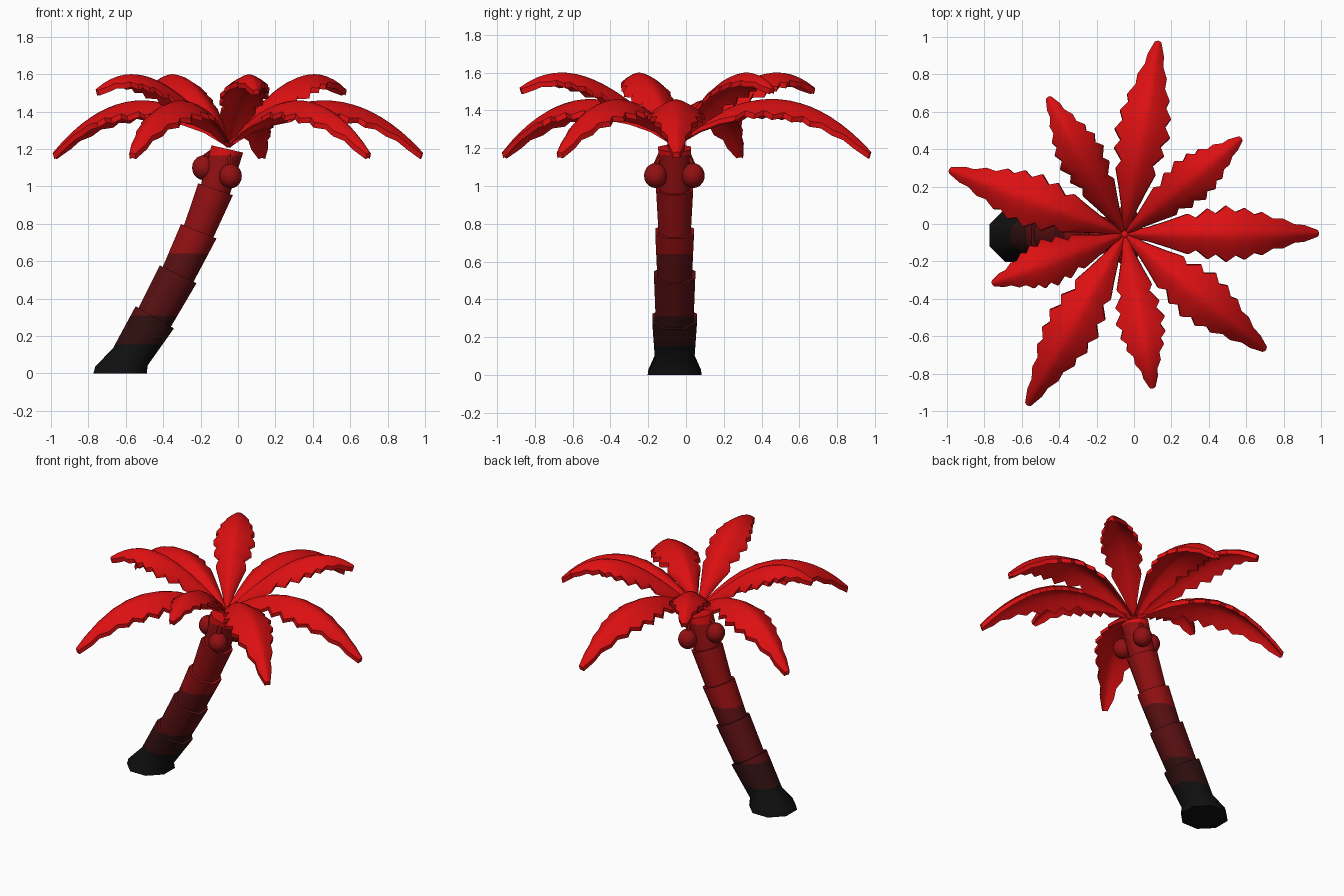
import bpy, bmesh, math
from mathutils import Vector, Matrix

if "Cube" in bpy.data.objects:
    bpy.data.objects.remove(bpy.data.objects["Cube"])


def material(name, color):
    m = bpy.data.materials.new(name)
    m.diffuse_color = (*color, 1)
    m.use_nodes = True
    m.node_tree.nodes["Principled BSDF"].inputs["Base Color"].default_value = m.diffuse_color
    return m


BLACK = material("black", (0.005, 0.005, 0.005))
UMBER = material("darkest red", (0.03, 0.005, 0.005))
MAROON = material("dark red", (0.10, 0.005, 0.006))
CRIMSON = material("mid red", (0.29, 0.005, 0.006))
RED = material("bright red", (0.72, 0.005, 0.006))


def add_object(name, bm, mats, angle=35):
    bmesh.ops.recalc_face_normals(bm, faces=bm.faces)
    mesh = bpy.data.meshes.new(name)
    bm.to_mesh(mesh)
    bm.free()
    for m in mats:
        mesh.materials.append(m)
    ob = bpy.data.objects.new(name, mesh)
    bpy.context.collection.objects.link(ob)
    bpy.ops.object.select_all(action='DESELECT')
    ob.select_set(True)
    bpy.context.view_layer.objects.active = ob
    bpy.ops.object.shade_smooth_by_angle(angle=math.radians(angle))
    return ob


def skin(bm, rows, closed):
    # Bridge consecutive rows of vertices with quads
    for a, b in zip(rows, rows[1:]):
        n = len(a)
        for i in range(n if closed else n - 1):
            j = (i + 1) % n
            bm.faces.new((a[i], a[j], b[j], b[i]))


MID_Y = -0.06

# Leaning trunk: stacked flared segments, (x, z, radius, tilt in degrees)
rings = [(-0.63, 0, 0.155, 0), (-0.625, 0.025, 0.15, 5), (-0.575, 0.09, 0.112, 26),
         (-0.445, 0.30, 0.128, 30), (-0.445, 0.30, 0.108, 30),
         (-0.32, 0.53, 0.118, 26), (-0.32, 0.53, 0.099, 26),
         (-0.21, 0.76, 0.111, 22), (-0.21, 0.76, 0.092, 22),
         (-0.12, 0.985, 0.106, 19), (-0.12, 0.985, 0.088, 19),
         (-0.057, 1.20, 0.094, 13)]
bm = bmesh.new()
rows = []
for x, z, r, tilt in rings:
    turn = Matrix.Rotation(math.radians(tilt), 3, 'Y')
    row = []
    for i in range(8):
        a = math.radians(22.5 + 45 * i)
        p = turn @ Vector((r * math.cos(a), r * math.sin(a), 0))
        row.append(bm.verts.new(p + Vector((x, MID_Y, z))))
    rows.append(row)
skin(bm, rows, True)
bm.faces.new(rows[0])
bm.faces.new(rows[-1])

# Horizontal colour bands on the trunk
bands = [0.155, 0.31, 0.64, 1.165]
for h in bands:
    bmesh.ops.bisect_plane(bm, geom=bm.verts[:] + bm.edges[:] + bm.faces[:],
                           plane_co=(0, 0, h), plane_no=(0, 0, 1))
for f in bm.faces:
    f.material_index = sum(f.calc_center_median().z > h for h in bands)
add_object("trunk", bm, [BLACK, UMBER, MAROON, CRIMSON, RED], 50)

# Fronds: toothed half widths along the length, (fraction, half width)
outline = [(0, .012), (.12, .04), (.22, .075), (.31, .108), (.36, .085), (.42, .135),
           (.47, .108), (.53, .15), (.585, .115), (.64, .138), (.69, .102), (.735, .115),
           (.785, .08), (.84, .08), (.89, .05), (.94, .045), (1, .018)]
LONG = [(0, 1.24), (.2, 1.38), (.5, 1.46), (1, 1.18)]
SHORT = [(0, 1.24), (.25, 1.42), (.72, 1.6), (1, 1.52)]
ROOT = Vector((-0.05, -0.055))


def arch(points, t):
    # Cubic through four height points
    total = 0
    for i, (ti, zi) in enumerate(points):
        for j, (tj, _) in enumerate(points):
            if i != j:
                zi *= (t - tj) / (ti - tj)
        total += zi
    return total


def frond(name, tip, points, width):
    span = Vector(tip) - ROOT
    length = span.length
    d = span.normalized()
    side = Vector((-d.y, d.x, 0))
    bm = bmesh.new()
    rows = []
    for t, hw in outline:
        hw *= width
        slope = (arch(points, t + .01) - arch(points, t - .01)) / (.02 * length)
        down = Vector((d.x * slope, d.y * slope, -1)).normalized()
        spine = Vector((*(ROOT + span * t), arch(points, t)))
        row = []
        for v in (-1, -.6, -.25, 0, .25, .6, 1):
            drop = 0.55 * hw * abs(v) ** 1.5
            row.append(bm.verts.new(spine + side * hw * v + down * drop))
        rows.append(row)
    skin(bm, rows, False)
    # Thickness below the upper surface
    bm.normal_update()
    top = bm.faces[:]
    if sum(f.normal.z for f in top) < 0:
        bmesh.ops.reverse_faces(bm, faces=top)
    low = {v: bm.verts.new(v.co - v.normal * 0.0 - Vector((0, 0, 0.028)) +
                           Vector((d.x, d.y, 0)) * -0.008) for r in rows for v in r}
    rim = [e for e in bm.edges if e.is_boundary]
    for f in top:
        bm.faces.new([low[v] for v in reversed(f.verts)])
    for e in rim:
        a, b = e.verts
        bm.faces.new((a, b, low[b], low[a]))
    add_object(name, bm, [RED], 40)


for i, tip in enumerate([(0.99, -0.05), (0.13, 0.98), (-0.99, 0.29),
                         (-0.57, -0.97), (0.705, -0.675)]):
    frond(f"lower_frond_{i + 1}", tip, LONG, 1.0)
for i, tip in enumerate([(0.575, 0.46), (-0.46, 0.68), (-0.76, -0.32), (0.10, -0.88)]):
    frond(f"upper_frond_{i + 1}", tip, SHORT, 0.88)


def ball(name, center, size, mat):
    bm = bmesh.new()
    bmesh.ops.create_uvsphere(bm, u_segments=14, v_segments=10, radius=1)
    bmesh.ops.scale(bm, vec=size, verts=bm.verts)
    bmesh.ops.translate(bm, vec=center, verts=bm.verts)
    add_object(name, bm, [mat], 60)


# Crown bud where the fronds meet
ball("crown_bud", (-0.05, -0.055, 1.235), (0.028, 0.028, 0.025), RED)

# Coconuts hanging on short stalks
for i, c in enumerate([(-0.04, -0.16, 1.055), (-0.04, 0.037, 1.055), (-0.185, -0.06, 1.10)]):
    center = Vector(c)
    ball(f"coconut_{i + 1}", center, (0.062, 0.062, 0.066), CRIMSON)
    start = center + Vector((0, 0, 0.05))
    end = center.lerp(Vector((-0.04, MID_Y, 1.2)), 0.35)
    end.z = 1.19
    axis = end - start
    bm = bmesh.new()
    bmesh.ops.create_cone(bm, cap_ends=True, segments=6, radius1=0.016, radius2=0.013,
                          depth=axis.length,
                          matrix=Matrix.Translation((start + end) / 2) @
                          axis.to_track_quat('Z', 'Y').to_matrix().to_4x4())
    add_object(f"coconut_stalk_{i + 1}", bm, [CRIMSON])
